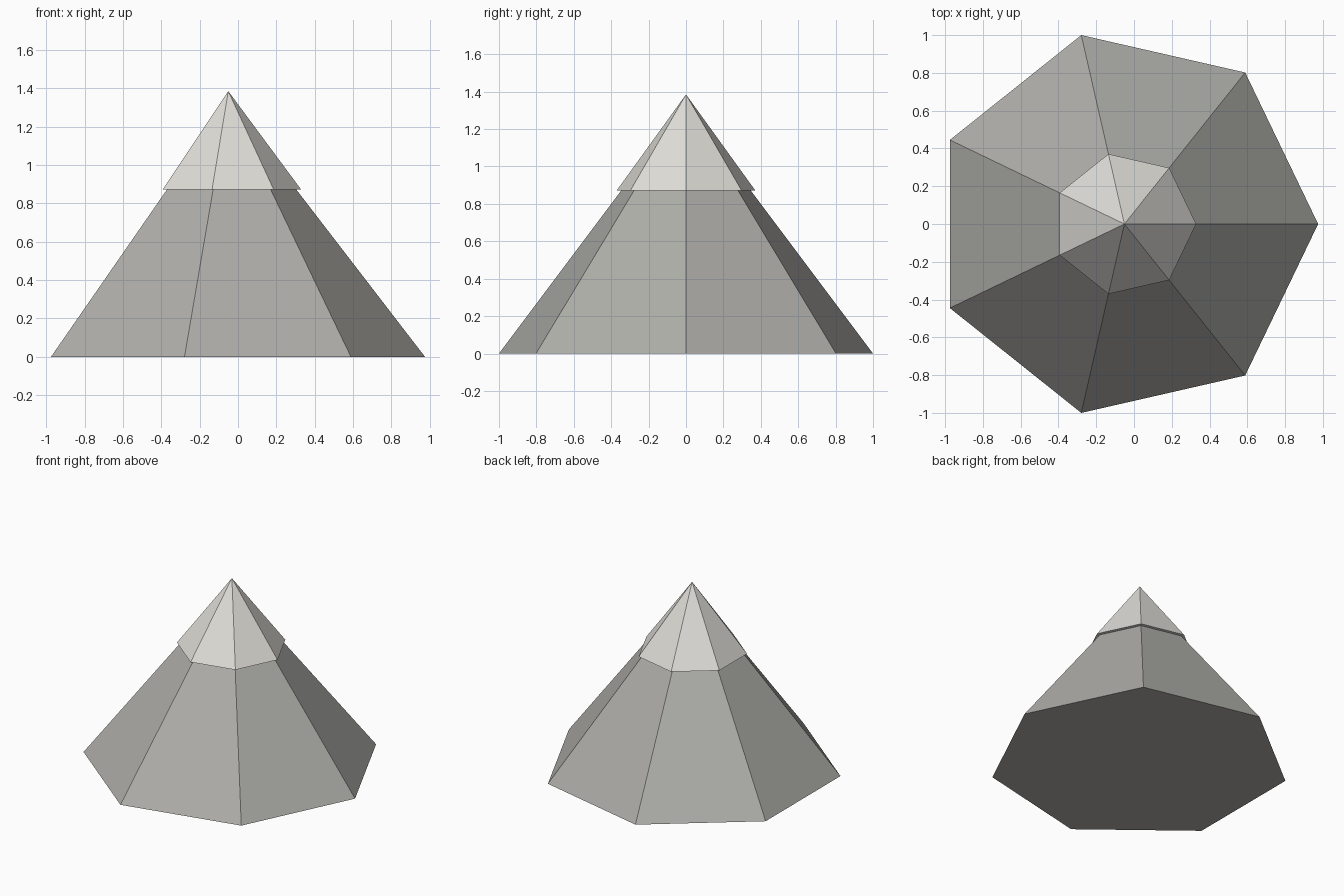
import bpy

if "Cube" in bpy.data.objects:
    bpy.data.objects.remove(bpy.data.objects["Cube"])

SIDES = 7
CENTRE_X = -0.0508   # a heptagon's bounds are off-centre from its axis


def material(name, rgb):
    mat = bpy.data.materials.new(name)
    mat.diffuse_color = (*rgb, 1.0)
    mat.use_nodes = True
    mat.node_tree.nodes["Principled BSDF"].inputs["Base Color"].default_value = mat.diffuse_color
    return mat


def cone(name, radius, z_base, z_top, mat):
    """Seven-sided closed cone with one corner pointing along +x."""
    bpy.ops.mesh.primitive_cone_add(
        vertices=SIDES, radius1=radius, radius2=0, depth=z_top - z_base,
        location=(CENTRE_X, 0, (z_base + z_top) / 2))
    obj = bpy.context.object
    obj.name = name
    # turn the first corner from +y to +x in the mesh itself
    for v in obj.data.vertices:
        v.co.x, v.co.y = v.co.y, -v.co.x
    obj.data.materials.append(mat)
    return obj


rock = material("warm grey rock", (0.43, 0.425, 0.40))
snow = material("pale snow", (0.74, 0.73, 0.69))

# Mountain body
cone("mountain_body", 1.0257, 0.0, 1.333, rock)

# Snow cap, slightly wider than the body with a small overhanging rim
cone("snow_cap", 0.380, 0.872, 1.385, snow)
